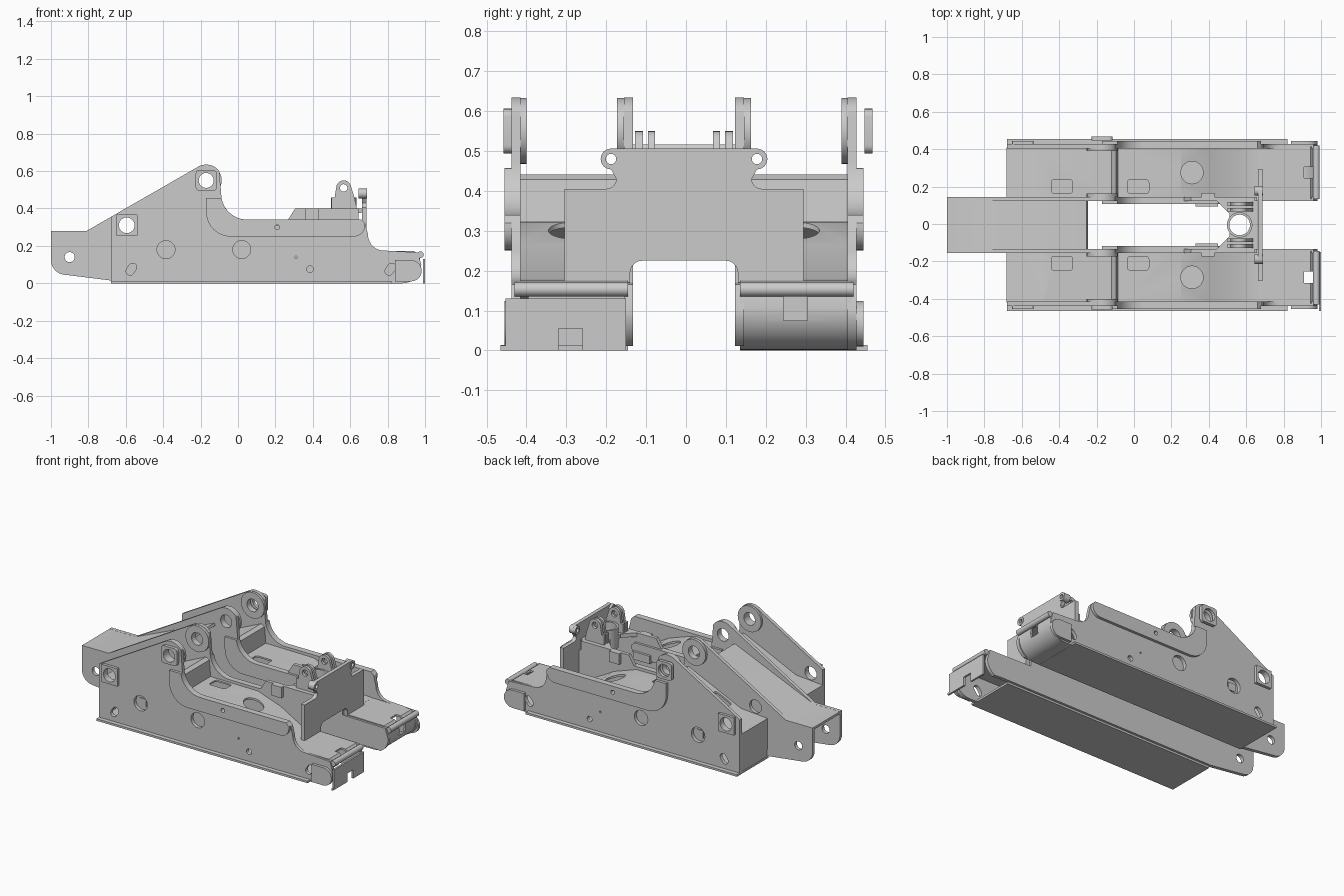
import bpy, bmesh
from math import cos, sin, radians
from mathutils import Matrix

if "Cube" in bpy.data.objects:
    bpy.data.objects.remove(bpy.data.objects["Cube"])

C = -0.005  # symmetry plane in y


def arc(cx, cy, r, a0, a1, n=10):
    return [(cx + r * cos(radians(a0 + (a1 - a0) * i / n)),
             cy + r * sin(radians(a0 + (a1 - a0) * i / n))) for i in range(n + 1)]


def circle(cx, cy, r, n=28):
    return arc(cx, cy, r, 0, 360, n)[:-1]


def slot(cx, cy, hx, hy, r):
    return (arc(cx + hx - r, cy + hy - r, r, 0, 90, 5) + arc(cx - hx + r, cy + hy - r, r, 90, 180, 5)
            + arc(cx - hx + r, cy - hy + r, r, 180, 270, 5) + arc(cx + hx - r, cy - hy + r, r, 270, 360, 5))


AXES = {'y': ((1, 0, 0), (0, 0, 1), (0, -1, 0)),   # profile in x,z
        'x': ((0, 1, 0), (0, 0, 1), (1, 0, 0)),    # profile in y,z
        'z': ((1, 0, 0), (0, 1, 0), (0, 0, 1))}    # profile in x,y


def bake(ob):
    bpy.ops.object.select_all(action='DESELECT')
    ob.select_set(True)
    bpy.context.view_layer.objects.active = ob
    bpy.ops.object.convert(target='MESH')
    bpy.ops.object.shade_smooth_by_angle(angle=radians(30))
    return bpy.context.view_layer.objects.active


def plate(name, axis, outline, d0, d1, holes=()):
    """Flat plate with holes, extruded along one axis from d0 to d1."""
    cu = bpy.data.curves.new(name, 'CURVE')
    cu.dimensions, cu.fill_mode = '2D', 'BOTH'
    cu.extrude = abs(d1 - d0) / 2
    for loop in [outline, *holes]:
        sp = cu.splines.new('POLY')
        sp.points.add(len(loop) - 1)
        for p, (u, v) in zip(sp.points, loop):
            p.co = (u, v, 0, 1)
        sp.use_cyclic_u = True
    ob = bpy.data.objects.new(name, cu)
    bpy.context.collection.objects.link(ob)
    m = Matrix(AXES[axis]).transposed().to_4x4()
    m.translation['xyz'.index(axis)] = (d0 + d1) / 2
    ob.matrix_world = m
    return bake(ob)


def sheet(name, pts, y0, y1, t=0.012):
    """Bent sheet metal following an x,z path."""
    bm = bmesh.new()
    a = [bm.verts.new((x, y0, z)) for x, z in pts]
    b = [bm.verts.new((x, y1, z)) for x, z in pts]
    for i in range(len(pts) - 1):
        bm.faces.new((a[i], a[i + 1], b[i + 1], b[i]))
    me = bpy.data.meshes.new(name)
    bm.to_mesh(me)
    bm.free()
    ob = bpy.data.objects.new(name, me)
    bpy.context.collection.objects.link(ob)
    mod = ob.modifiers.new('thick', 'SOLIDIFY')
    mod.thickness, mod.offset = t, 0
    return bake(ob)


def cut(ob, cutter):
    mod = ob.modifiers.new('cut', 'BOOLEAN')
    mod.operation, mod.object, mod.solver = 'DIFFERENCE', cutter, 'EXACT'
    bake(ob)
    bpy.data.objects.remove(cutter)


def box(name, x0, x1, y0, y1, z0, z1):
    return plate(name, 'y', [(x0, z0), (x1, z0), (x1, z1), (x0, z1)], y0, y1)


# Side plate profiles
end = arc(0.88, 0.1, 0.1, 270, 360)
saddle = arc(0.05, 0.48, 0.14, 270, 180, 14) + arc(-0.17, 0.55, 0.085, 35, 120)
outer = ([(-0.68, 0.0)] + end + [(0.96, 0.165)] + arc(0.78, 0.26, 0.085, 270, 180)
         + [(0.68, 0.32), (0.66, 0.34)] + saddle + [(-0.68, 0.355)])
inner = ([(-0.68, 0.015), (0.88, 0.015)] + end[3:] + [(0.96, 0.165), (0.658, 0.17), (0.658, 0.34)]
         + saddle + [(-0.81, 0.28), (-1, 0.28)] + arc(-0.92, 0.125, 0.08, 180, 270))


def doubler(xe):
    return (arc(-0.04, 0.38, 0.13, 180, 270) + arc(xe - 0.06, 0.31, 0.06, 270, 360, 6)
            + [(xe, 0.32), (xe - 0.02, 0.34)] + arc(0.05, 0.48, 0.14, 270, 190, 14)
            + [(-0.09, 0.457), (-0.17, 0.457)])


lug_holes = [circle(-0.17, 0.55, 0.04), circle(-0.595, 0.31, 0.042)]
small = [circle(0.21, 0.3, 0.013, 16), circle(0.385, 0.075, 0.018, 16), circle(0.31, 0.14, 0.006, 10)]
big = [circle(-0.385, 0.18, 0.048), circle(0.02, 0.18, 0.048)]


def oblong(cx, cz):
    return arc(cx + 0.007, cz + 0.01, 0.022, -35, 145, 8) + arc(cx - 0.007, cz - 0.01, 0.022, 145, 325, 8)


for s, side in ((-1, 'front'), (1, 'back')):
    def Y(v):
        return C + s * v

    # Outer and inner side plates with lugs
    plate(side + '_outer_plate', 'y', outer, Y(0.41), Y(0.4325),
          lug_holes + big + small + [oblong(-0.57, 0.075), oblong(0.815, 0.075)])
    plate(side + '_inner_plate', 'y', inner, Y(0.1275), Y(0.15),
          lug_holes + [circle(-0.9, 0.14, 0.027)])
    plate(side + '_outer_doubler', 'y', doubler(0.68), Y(0.4325), Y(0.45), small[:1])
    plate(side + '_inner_doubler', 'y', doubler(0.47), Y(0.113), Y(0.1275))
    for v0, v1, nm in ((0.395, 0.41, 'outer'), (0.15, 0.1675, 'inner')):
        plate(side + '_' + nm + '_lug_boss', 'y', circle(-0.17, 0.55, 0.083), Y(v0), Y(v1), lug_holes[:1])

    # Square pads round the pin holes
    plate(side + '_low_pin_pad', 'y', slot(-0.595, 0.31, 0.057, 0.057, 0.004), Y(0.4325), Y(0.45), lug_holes[1:])
    g = 0.02 if s > 0 else 0
    plate(side + '_high_pin_pad', 'y', slot(-0.17, 0.55, 0.056, 0.056, 0.02), Y(0.4325 + g), Y(0.4525 + g), lug_holes[:1])

    # Recessed plugs behind the large holes
    for x in (-0.385, 0.02):
        plate(side + '_plug', 'y', circle(x, 0.18, 0.052), Y(0.39), Y(0.41))
    plate(side + '_plug_square', 'y', slot(-0.385, 0.18, 0.025, 0.025, 0.003), Y(0.41), Y(0.416))

    # Lower shell: rear wall, floor, front deck; only the back box has a closed round nose
    rear = [(-0.674, 0.25), (-0.674, 0.007)]
    front_deck = [(0.965, 0.14), (0.94, 0.166), (0.665, 0.17)]
    if s > 0:
        shell = sheet(side + '_lower_shell', rear + arc(0.87, 0.107, 0.1, 270, 360) + front_deck, Y(0.14), Y(0.42))
    else:
        sheet(side + '_rear_wall', rear, Y(0.14), Y(0.42))
        shell = sheet(side + '_front_deck', front_deck, Y(0.14), Y(0.42))
    cut(shell, box('cutter', 0.91, 1.05, Y(0.25), Y(0.31), 0.075, 0.25))
    box(side + '_floor_plate', -0.68, 0.82, Y(0.14), Y(0.46), 0, 0.013)
    plate(side + '_nose_bar', 'y', circle(0.975, 0.153, 0.018, 16), Y(0.14), Y(0.425))
    plate(side + '_nose_guard', 'y', [(0.84, 0.01), (0.925, 0.01)] + arc(0.925, 0.067, 0.057, 270, 450)
          + [(0.84, 0.124)], Y(0.4325), Y(0.45))

    # Upper deck: rear slope, saddle slab, then a hollow falling to the front deck
    deck = sheet(side + '_upper_deck', [(-0.68, 0.25), (-0.49, 0.265), (-0.12, 0.435), (-0.1, 0.425), (-0.09, 0.32),
                                        (0.25, 0.315), (0.41, 0.26), (0.56, 0.175), (0.67, 0.17)], Y(0.145), Y(0.415))
    for x in (-0.385, 0.022):
        cut(deck, plate('cutter', 'z', slot(x, Y(0.205), 0.057, 0.037, 0.015), 0.2, 0.42))
    cut(deck, plate('cutter', 'z', circle(0.31, Y(0.28), 0.06), 0.2, 0.42))

    # Raised inner rail beside the pivot
    plate(side + '_rail', 'y', [(0.265, 0.335), (0.645, 0.335), (0.645, 0.4), (0.305, 0.4)], Y(0.1275), Y(0.15))

    # Small blocks on the inner faces
    box(side + '_stop_block', 0.33, 0.45, Y(0.098), Y(0.1275), 0.24, 0.29)
    box(side + '_stop_pin', 0.36, 0.43, Y(0.13), Y(0.17), 0.33, 0.4)

    # Upright ears beside the pivot tube
    ear = [(0.5, 0.38), (0.64, 0.38), (0.625, 0.45)] + arc(0.565, 0.51, 0.04, 15, 165) + [(0.517, 0.46), (0.5, 0.46)]
    for v0, v1 in ((0.0725, 0.09), (0.1025, 0.1225)):
        plate(side + '_pivot_ear', 'y', ear, Y(v0), Y(v1), [circle(0.565, 0.51, 0.02, 20)])

    # Eyelet collars on the cross plate
    plate(side + '_eyelet', 'x', circle(Y(0.183), 0.48, 0.026, 24), 0.645, 0.69, [circle(Y(0.183), 0.48, 0.013, 16)])

# Cross plate joining both boxes
half = ([(0.135, 0.17), (0.3, 0.17), (0.3, 0.405)] + arc(0.195, 0.43, 0.025, 270, 180, 5)
        + arc(0.183, 0.48, 0.026, 270, 450, 10))
right = arc(0.105, 0.195, 0.03, 90, 0, 5) + half
cross = [(C + a, b) for a, b in right] + [(C - a, b) for a, b in reversed(right)]
plate('cross_plate', 'x', cross, 0.662, 0.687, [circle(C + k * 0.183, 0.48, 0.013, 16) for k in (-1, 1)])

# Pivot bracket and vertical tube
web = [(0.44, 0.13), (0.51, 0.06), (0.51, -0.06), (0.44, -0.13), (0.66, -0.13), (0.66, 0.13)]
plate('pivot_web', 'z', [(x, C + y) for x, y in web], 0.375, 0.4, [circle(0.565, C, 0.056)])
plate('pivot_tube', 'z', circle(0.565, C, 0.068, 36), 0.33, 0.46, [circle(0.565, C, 0.055, 36)])

# Bent tongue plate between the inner plates
sheet('tongue_plate', [(-1, 0.272), (-0.81, 0.272), (-0.25, 0.51)], C - 0.13, C + 0.13, 0.015)

# Hanging flap on the front box nose, notched at the bottom
flap = [(-0.465, 0), (-0.465, 0.012), (-0.452, 0.012), (-0.452, 0.13), (-0.15, 0.13), (-0.15, 0),
        (-0.26, 0), (-0.26, 0.055), (-0.32, 0.055), (-0.32, 0)]
plate('nose_flap', 'x', flap, 0.988, 1.0)
